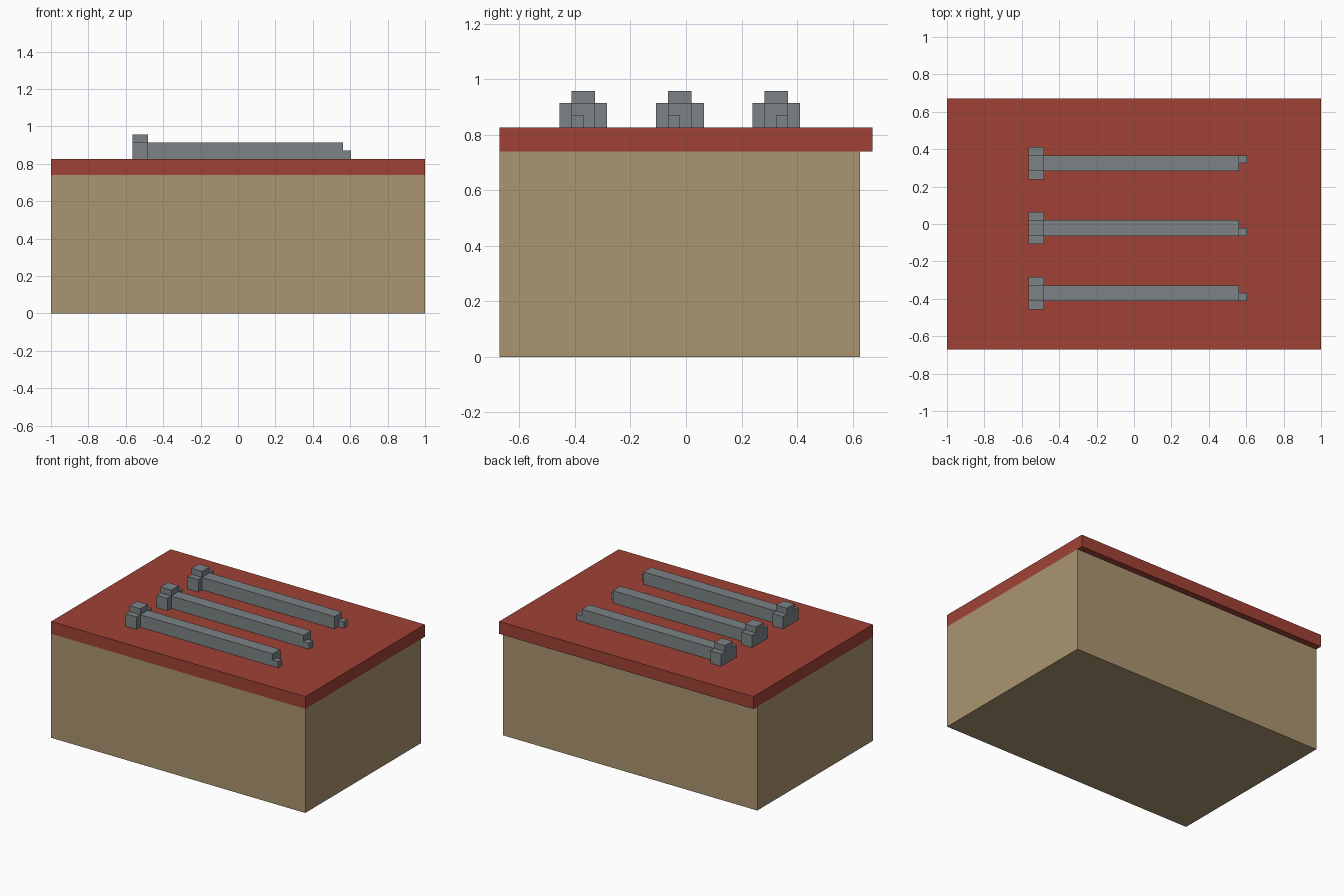
import bpy, bmesh

if "Cube" in bpy.data.objects:
    bpy.data.objects.remove(bpy.data.objects["Cube"])


def material(name, rgb):
    m = bpy.data.materials.new(name)
    m.diffuse_color = (*rgb, 1)
    m.use_nodes = True
    m.node_tree.nodes["Principled BSDF"].inputs["Base Color"].default_value = m.diffuse_color
    return m


TAN = material("tan", (0.41, 0.30, 0.16))
RED = material("red", (0.35, 0.055, 0.036))
STEEL = material("steel", (0.20, 0.23, 0.24))


def extrude_profile(name, points, x0, x1, mat):
    """Extrude a closed (y, z) profile along x."""
    bm = bmesh.new()
    face = bm.faces.new([bm.verts.new((x0, y, z)) for y, z in points])
    ext = bmesh.ops.extrude_face_region(bm, geom=[face])
    verts = [v for v in ext["geom"] if isinstance(v, bmesh.types.BMVert)]
    bmesh.ops.translate(bm, verts=verts, vec=(x1 - x0, 0, 0))
    bmesh.ops.recalc_face_normals(bm, faces=bm.faces)
    mesh = bpy.data.meshes.new(name)
    bm.to_mesh(mesh)
    bm.free()
    mesh.materials.append(mat)
    obj = bpy.data.objects.new(name, mesh)
    bpy.context.collection.objects.link(obj)
    return obj


def box(name, x, y, z, mat):
    points = [(y[0], z[0]), (y[1], z[0]), (y[1], z[1]), (y[0], z[1])]
    return extrude_profile(name, points, *x, mat)


# Crate body, with the lid overhanging at the back only
BODY_TOP, LID_TOP = 0.74, 0.827
box("crate_body", (-1, 1), (-0.672, 0.627), (0, BODY_TOP), TAN)
box("crate_lid", (-1, 1), (-0.672, 0.672), (BODY_TOP, LID_TOP), RED)

# Three keys lying on the lid: stepped head, long shaft, small offset tip
HALF, WIDE = 0.0425, 0.086
SHOULDER, HEAD_TOP, TIP_TOP = 0.915, 0.957, 0.871
for i, (yc, side) in enumerate([(-0.370, -1), (-0.022, -1), (0.325, 1)], 1):
    right = [(WIDE, LID_TOP), (WIDE, SHOULDER), (HALF, SHOULDER), (HALF, HEAD_TOP)]
    left = [(-y, z) for y, z in reversed(right)]
    head = [(yc + y, z) for y, z in right + left]
    extrude_profile(f"key_head_{i}", head, -0.565, -0.48, STEEL)
    box(f"key_shaft_{i}", (-0.48, 0.562), (yc - HALF, yc + HALF),
        (LID_TOP, SHOULDER), STEEL)
    box(f"key_tip_{i}", (0.562, 0.605), sorted((yc, yc + side * HALF)),
        (LID_TOP, TIP_TOP), STEEL)
